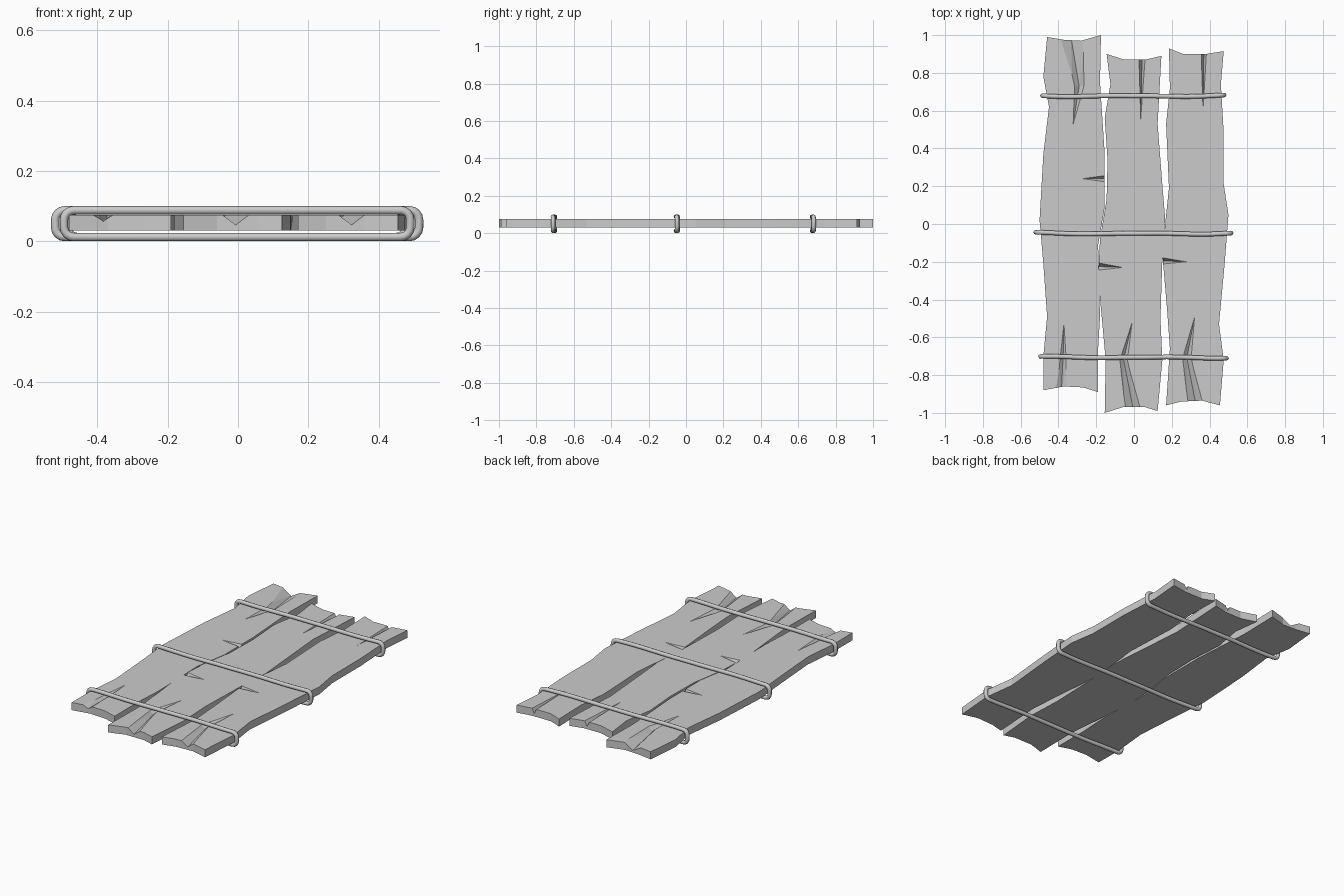
import bpy
import bmesh
import math
from mathutils import Vector

old = bpy.data.objects.get("Cube")
if old:
    bpy.data.objects.remove(old, do_unlink=True)

BOTTOM, TOP = 0.03, 0.075

grey = bpy.data.materials.new("plain grey")
grey.use_nodes = True
colour = (0.6, 0.6, 0.6, 1)
grey.diffuse_color = colour
grey.node_tree.nodes["Principled BSDF"].inputs["Base Color"].default_value = colour


def add_object(name, bm):
    """Turn a bmesh into a linked object with outward normals."""
    bmesh.ops.recalc_face_normals(bm, faces=bm.faces)
    mesh = bpy.data.meshes.new(name)
    bm.to_mesh(mesh)
    bm.free()
    obj = bpy.data.objects.new(name, mesh)
    bpy.context.collection.objects.link(obj)
    return obj


def crack_cutter(path, widths, depth):
    """V-shaped wedge that follows a path and runs out to a point at its end."""
    bm = bmesh.new()
    points = [Vector((x, y, TOP)) for x, y in path]
    lift = 0.01
    across = (points[-1] - points[0]).normalized().cross(Vector((0, 0, 1)))
    sections = []
    for i, (point, width) in enumerate(zip(points[:-1], widths)):
        deep = depth * (1 - 0.35 * i)
        side = across * (width / 2 * (1 + lift / deep))
        up = Vector((0, 0, lift))
        corners = (point - side + up, point + side + up, point - Vector((0, 0, deep)))
        sections.append([bm.verts.new(c) for c in corners])
    tip = bm.verts.new(points[-1] + Vector((0, 0, 0.002)))
    bm.faces.new(sections[0])
    for a, b in zip(sections, sections[1:]):
        for i in range(3):
            j = (i + 1) % 3
            bm.faces.new((a[i], a[j], b[j], b[i]))
    last = sections[-1]
    for i in range(3):
        bm.faces.new((last[i], last[(i + 1) % 3], tip))
    bmesh.ops.triangulate(bm, faces=bm.faces)
    cutter = add_object("crack_cutter", bm)
    cutter.hide_render = True
    return cutter


def make_plank(name, left, back, right, front, cracks):
    """Extrude a worn outline (left edge and right edge run back to front)."""
    bm = bmesh.new()
    outline = left[::-1] + back + right + front
    base = bm.faces.new([bm.verts.new((x, y, BOTTOM)) for x, y in outline])
    grown = bmesh.ops.extrude_face_region(bm, geom=[base], use_keep_orig=True)
    verts = [g for g in grown["geom"] if isinstance(g, bmesh.types.BMVert)]
    bmesh.ops.translate(bm, verts=verts, vec=(0, 0, TOP - BOTTOM))
    plank = add_object(name, bm)

    cutters = [crack_cutter(*crack) for crack in cracks]
    for cutter in cutters:
        mod = plank.modifiers.new("crack", "BOOLEAN")
        mod.operation = "DIFFERENCE"
        mod.solver = "EXACT"
        mod.object = cutter
    graph = bpy.context.evaluated_depsgraph_get()
    mesh = bpy.data.meshes.new_from_object(plank.evaluated_get(graph))
    plank.modifiers.clear()
    plank.data = mesh
    for cutter in cutters:
        bpy.data.objects.remove(cutter, do_unlink=True)
    mesh.materials.clear()
    mesh.materials.append(grey)


# Planks: edges, split ends and side cracks
make_plank(
    "right_plank",
    left=[(-.46, .99), (-.48, .78), (-.45, .62), (-.48, .37), (-.5, .02),
          (-.48, -.21), (-.46, -.49), (-.48, -.7), (-.48, -.88)],
    back=[(-.37, .975), (-.28, .97)],
    right=[(-.175, 1), (-.18, .75), (-.155, .37), (-.155, .09), (-.19, -.11),
           (-.18, -.49), (-.19, -.66), (-.19, -.89)],
    front=[(-.27, -.865), (-.37, -.86)],
    cracks=[([(-.335, 1), (-.29, .73), (-.325, .51)], (.12, .05), .035),
            ([(-.385, -.9), (-.375, -.7), (-.37, -.5)], (.065, .03), .02),
            ([(-.14, .24), (-.28, .24)], (.036,), .04)])

make_plank(
    "middle_plank",
    left=[(-.145, .9), (-.125, .74), (-.155, .56), (-.14, .34), (-.145, .13),
          (-.18, -.08), (-.19, -.29), (-.17, -.5), (-.15, -.72), (-.155, -1)],
    back=[(-.05, .87), (.06, .87)],
    right=[(.145, .89), (.125, .53), (.15, .21), (.165, .03), (.15, -.19),
           (.14, -.5), (.15, -.72), (.125, -.99)],
    front=[(.06, -.97), (-.06, -.97)],
    cracks=[([(.043, .9), (.035, .53)], (.035,), .03),
            ([(0, -1), (-.055, -.72), (-.005, -.5)], (.08, .04), .03),
            ([(-.2, -.225), (-.055, -.23)], (.042,), .04)])

make_plank(
    "left_plank",
    left=[(.185, .93), (.19, .72), (.17, .53), (.185, .19), (.165, 0),
          (.15, -.16), (.175, -.45), (.19, -.66), (.17, -.96)],
    back=[(.26, .9), (.38, .9)],
    right=[(.475, .915), (.46, .74), (.475, .48), (.475, .21), (.5, .05),
           (.48, -.21), (.45, -.53), (.475, -.72), (.455, -.96)],
    front=[(.36, -.935), (.25, -.94)],
    cracks=[([(.37, .93), (.365, .58)], (.03,), .03),
            ([(.33, -.97), (.28, -.71), (.325, -.47)], (.08, .045), .03),
            ([(.14, -.195), (.285, -.2)], (.036,), .04)])


def make_rope(name, y, x_min, x_max, phase):
    """Closed rope loop wrapped round all planks, slightly wavy along its length."""
    radius, corner = 0.012, 0.027
    low, high = radius, 0.1 - radius
    path = []
    # Each rounded corner, then the straight run that follows it
    corners = [(x_max - corner, high - corner, 90), (x_max - corner, low + corner, 0),
               (x_min + corner, low + corner, -90), (x_min + corner, high - corner, 180)]
    for cx, cz, start in corners:
        for step in range(5):
            angle = math.radians(start - step * 22.5)
            path.append((cx + corner * math.cos(angle), cz + corner * math.sin(angle)))
        if start in (0, 180):
            first, z = path[-1]
            last = corners[2][0] if start == 0 else corners[0][0]
            path += [(first + (last - first) * i / 16, z) for i in range(1, 16)]
    curve = bpy.data.curves.new(name, "CURVE")
    curve.dimensions = "3D"
    curve.bevel_depth = radius
    curve.bevel_resolution = 2
    spline = curve.splines.new("POLY")
    spline.points.add(len(path) - 1)
    spline.use_cyclic_u = True
    for point, (x, z) in zip(spline.points, path):
        sway = 0.006 * math.sin(11 * x + phase) * abs(x) / x_max
        point.co = (x, y + sway, z, 1)
    rope = bpy.data.objects.new(name, curve)
    bpy.context.collection.objects.link(rope)
    curve.materials.append(grey)
    bpy.ops.object.select_all(action="DESELECT")
    rope.select_set(True)
    bpy.context.view_layer.objects.active = rope
    bpy.ops.object.convert(target="MESH")
    bpy.ops.object.shade_smooth_by_angle(angle=math.radians(50))


make_rope("front_rope", -.706, -.495, .49, 0)
make_rope("middle_rope", -.05, -.52, .515, 1)
make_rope("back_rope", .678, -.485, .478, 2)
